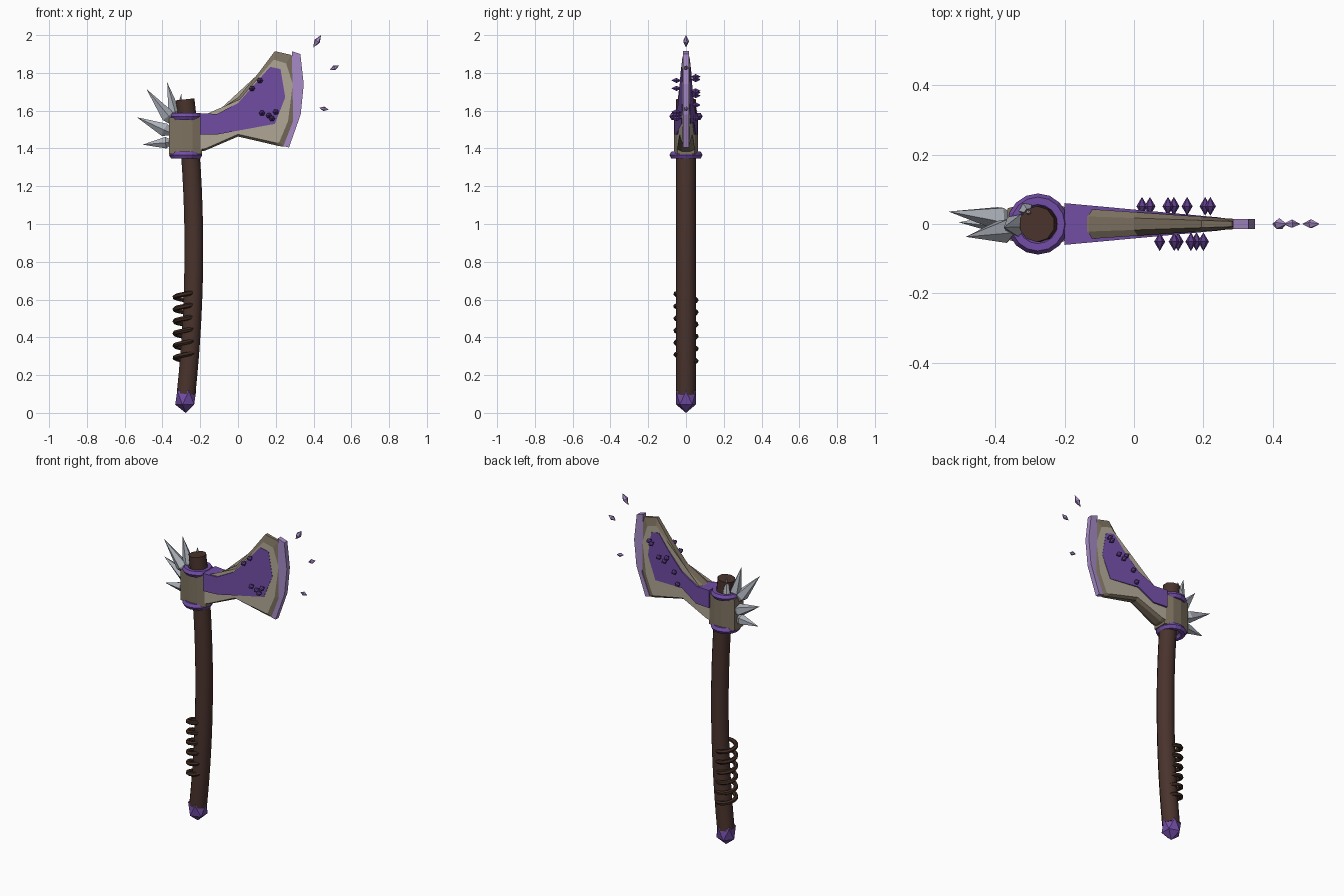
import bpy, bmesh, math
from mathutils import Vector, Matrix

if "Cube" in bpy.data.objects:
    bpy.data.objects.remove(bpy.data.objects["Cube"])


def mat(name, r, g, b):
    m = bpy.data.materials.new(name)
    m.diffuse_color = (r, g, b, 1)
    m.use_nodes = True
    m.node_tree.nodes["Principled BSDF"].inputs["Base Color"].default_value = m.diffuse_color
    return m


WOOD = mat("dark wood", 0.068, 0.033, 0.026)
CORD = mat("cord brown", 0.048, 0.024, 0.015)
PURPLE = mat("purple", 0.17, 0.075, 0.38)
DEEP = mat("deep purple", 0.11, 0.045, 0.25)
LILAC = mat("lilac edge", 0.39, 0.26, 0.57)
STONE = mat("light stone", 0.44, 0.39, 0.31)
RIM = mat("dark stone", 0.21, 0.17, 0.12)
STEEL = mat("silver", 0.42, 0.45, 0.50)


def finish(name, bm, *mats):
    bmesh.ops.recalc_face_normals(bm, faces=bm.faces)
    me = bpy.data.meshes.new(name)
    bm.to_mesh(me)
    bm.free()
    ob = bpy.data.objects.new(name, me)
    bpy.context.collection.objects.link(ob)
    for m in mats:
        me.materials.append(m)
    return ob


def smooth(ob, angle=40):
    bpy.ops.object.select_all(action='DESELECT')
    ob.select_set(True)
    bpy.context.view_layer.objects.active = ob
    bpy.ops.object.shade_smooth_by_angle(angle=math.radians(angle))


def tube(name, pts, radius, res, m):
    cu = bpy.data.curves.new(name, 'CURVE')
    cu.dimensions = '3D'
    cu.bevel_depth, cu.bevel_resolution, cu.use_fill_caps = radius, res, True
    sp = cu.splines.new('POLY')
    sp.points.add(len(pts) - 1)
    for p, q in zip(sp.points, pts):
        p.co = (*q, 1)
    ob = bpy.data.objects.new(name, cu)
    bpy.context.collection.objects.link(ob)
    cu.materials.append(m)
    bpy.ops.object.select_all(action='DESELECT')
    ob.select_set(True)
    bpy.context.view_layer.objects.active = ob
    bpy.ops.object.convert(target='MESH')
    smooth(bpy.context.view_layer.objects.active)


def stack(name, loops, mats, face_mats):
    """Bridge matching loops in order and cap both ends."""
    bm = bmesh.new()
    rings = [[bm.verts.new(p) for p in lp] for lp in loops]
    n = len(rings[0])
    for a, b, mi in zip(rings, rings[1:], face_mats[1:-1]):
        for i in range(n):
            j = (i + 1) % n
            bm.faces.new((a[i], a[j], b[j], b[i])).material_index = mi
    for ring, mi in ((rings[0], face_mats[0]), (rings[-1], face_mats[-1])):
        bm.faces.new(ring).material_index = mi
    bmesh.ops.triangulate(bm, faces=[f for f in bm.faces if len(f.verts) > 4])
    return finish(name, bm, *mats)


def slab(outline, width, sign):
    return [(x, sign * width(x), z) for x, z in outline]


def crystal(name, base, tip, radius, belly, sides, m):
    """Pointed shard, widest at the fraction 'belly' from base to tip."""
    base, tip = Vector(base), Vector(tip)
    axis = tip - base
    rot = axis.to_track_quat('Z', 'Y').to_matrix()
    bm = bmesh.new()
    b, t = bm.verts.new(base), bm.verts.new(tip)
    ring = [bm.verts.new(base + axis * belly + rot @ Vector(
        (radius * math.cos(k * math.tau / sides), radius * math.sin(k * math.tau / sides), 0)))
        for k in range(sides)]
    for k in range(sides):
        u, v = ring[k], ring[(k + 1) % sides]
        bm.faces.new((u, v, t))
        bm.faces.new((v, u, b))
    finish(name, bm, m)


# Bowed handle
path = []
for i in range(17):
    t = i / 16
    path.append(((1 - t) ** 2 * -0.275 + 2 * t * (1 - t) * -0.19 + t * t * -0.28, 0,
                 (1 - t) ** 2 * 0.10 + 2 * t * (1 - t) * 0.9 + t * t * 1.66))
tube("handle", path, 0.052, 3, WOOD)

# Cord coil around the grip
N = 6 * 16
tube("grip_coil", [(-0.28 + 0.054 * math.cos(math.tau * i / 16), 0.054 * math.sin(math.tau * i / 16),
                    0.26 + 0.385 * i / N) for i in range(N + 1)], 0.013, 1, CORD)

# Pommel gem
bm = bmesh.new()
bmesh.ops.create_icosphere(bm, subdivisions=1, radius=1,
                           matrix=Matrix.Translation((-0.277, 0, 0.08)) @ Matrix.Diagonal((0.062, 0.062, 0.08, 1)))
finish("pommel_gem", bm, PURPLE)

# Collar rings above and below the socket
for name, z in (("upper_collar", 1.57), ("lower_collar", 1.365)):
    bpy.ops.mesh.primitive_torus_add(major_segments=16, minor_segments=6, major_radius=0.067,
                                     minor_radius=0.021, location=(-0.277, 0, z))
    ob = bpy.context.object
    ob.name = name
    ob.data.materials.append(PURPLE)

# Socket block around the handle
half = [(-0.365, 0.045), (-0.295, 0.064), (-0.24, 0.064), (-0.19, 0.045)]
sec = half + [(x, -y) for x, y in reversed(half)]
stack("socket", [[(x, y, z) for x, y in sec] for z in (1.37, 1.565)], [RIM], [0, 0, 0])

# Tapered blade: dark bevelled rim, light stone cheeks
outer = [(-0.24, 1.555), (-0.13, 1.585), (0.0, 1.67), (0.105, 1.795), (0.195, 1.915), (0.283, 1.895),
         (0.318, 1.74), (0.298, 1.545), (0.25, 1.41), (0.22, 1.412), (0.0, 1.463), (-0.175, 1.388), (-0.24, 1.375)]
cheek = [(-0.24, 1.55), (-0.125, 1.58), (0.01, 1.66), (0.11, 1.765), (0.19, 1.87), (0.255, 1.85),
         (0.29, 1.74), (0.265, 1.545), (0.218, 1.432), (0.20, 1.43), (0.0, 1.475), (-0.17, 1.40), (-0.24, 1.385)]
face_w = lambda x: 0.046 - 0.066 * (x + 0.2) if x > -0.23 else 0.066
face_w = lambda x: 0.048 - 0.068 * (x + 0.2)
rim_w = lambda x: 0.5 * face_w(x)
stack("blade", [slab(cheek, face_w, -1), slab(outer, rim_w, -1), slab(outer, rim_w, 1), slab(cheek, face_w, 1)],
      [STONE, RIM], [0, 1, 1, 1, 0])

# Purple core running through the blade
core = [(-0.2, 1.585), (-0.11, 1.583), (0.0, 1.64), (0.105, 1.75), (0.17, 1.832), (0.225, 1.82),
        (0.25, 1.67), (0.195, 1.53), (0.0, 1.54), (-0.105, 1.475), (-0.2, 1.475)]
core_w = lambda x: 0.06 - 0.092 * (x + 0.2)
stack("blade_core", [slab(core, core_w, -1), slab(core, core_w, 1)], [PURPLE], [0, 0, 0])

# Lilac cutting edge
edge = [(0.285, 1.915), (0.33, 1.9), (0.348, 1.74), (0.332, 1.58), (0.27, 1.405), (0.24, 1.412),
        (0.292, 1.545), (0.308, 1.74)]
edge_w = lambda x: 0.015
stack("cutting_edge", [slab(edge, edge_w, -1), slab(edge, edge_w, 1)], [LILAC], [0, 0, 0])

# Silver spikes on the back of the socket
spikes = [((-0.325, 0.0, 1.53), (-0.375, -0.01, 1.75), 0.034),
          ((-0.325, -0.01, 1.51), (-0.485, -0.037, 1.715), 0.037),
          ((-0.325, 0.01, 1.47), (-0.535, 0.036, 1.565), 0.037),
          ((-0.33, 0.0, 1.435), (-0.505, 0.005, 1.42), 0.032),
          ((-0.315, 0.045, 1.55), (-0.30, 0.03, 1.69), 0.022)]
for i, (b, t, r) in enumerate(spikes):
    crystal(f"spike_{i + 1}", b, t, r, 0.3, 5, STEEL)

# Small crystals growing from both cheeks
front = [(0.116, 1.76), (0.074, 1.718), (0.127, 1.587), (0.164, 1.574), (0.20, 1.593), (0.18, 1.558)]
back = [(0.205, 1.765), (0.22, 1.78), (0.153, 1.695), (0.115, 1.68), (0.098, 1.705), (0.046, 1.63), (0.023, 1.56)]
for side, sign, spots in (("front", -1, front), ("back", 1, back)):
    for i, (x, z) in enumerate(spots):
        crystal(f"{side}_crystal_{i + 1}", (x, sign * 0.024, z), (x, sign * 0.078, z), 0.016, 0.5, 6, DEEP)

# Floating shards beyond the edge
for i, (a, b, r) in enumerate([((0.398, 0, 1.935), (0.44, 0, 2.0), 0.017),
                               ((0.485, 0, 1.815), (0.535, 0, 1.838), 0.014),
                               ((0.43, 0, 1.615), (0.48, 0, 1.605), 0.013)]):
    crystal(f"floating_shard_{i + 1}", a, b, r, 0.5, 5, LILAC)
